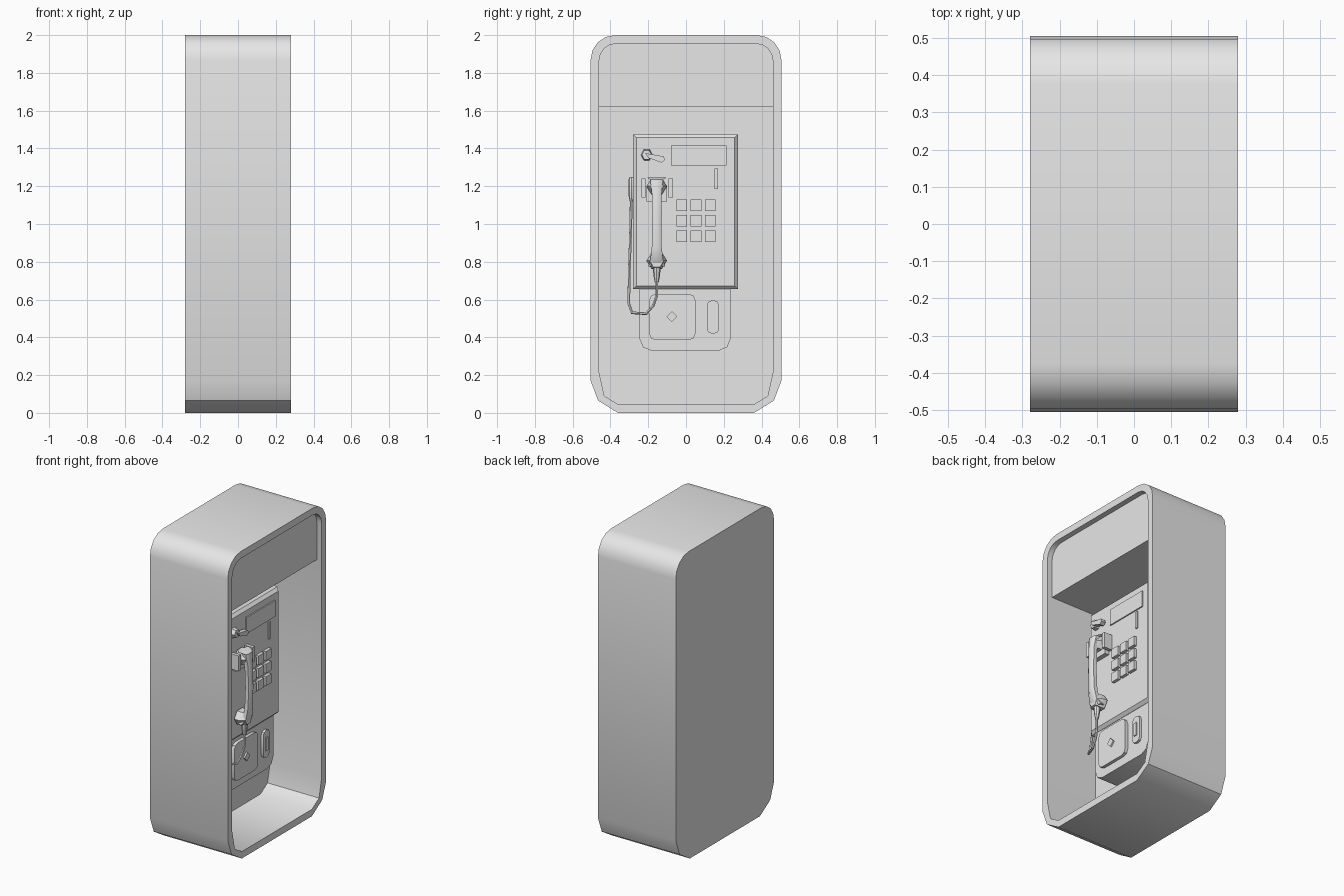
import bpy, bmesh
from math import cos, sin, pi, radians

if "Cube" in bpy.data.objects:
    bpy.data.objects.remove(bpy.data.objects["Cube"], do_unlink=True)

grey = bpy.data.materials.new("light_grey")
grey.use_nodes = True
grey.diffuse_color = (0.8, 0.8, 0.8, 1)
grey.node_tree.nodes["Principled BSDF"].inputs["Base Color"].default_value = (0.8, 0.8, 0.8, 1)

PANEL = -0.09   # inner back wall of the booth
FACE = 0.11     # front of the phone box
TRAY = 0.09     # front of the lower unit


def finish(obj):
    bpy.ops.object.select_all(action='DESELECT')
    obj.select_set(True)
    bpy.context.view_layer.objects.active = obj
    bpy.ops.object.shade_smooth_by_angle(angle=radians(35))
    return obj


def loft(name, rings):
    """Closed solid through rings of 3D points, capped at both ends."""
    bm = bmesh.new()
    loops = [[bm.verts.new(p) for p in ring] for ring in rings]
    for a, b in zip(loops, loops[1:]):
        n = len(a)
        for i in range(n):
            j = (i + 1) % n
            bm.faces.new((a[i], a[j], b[j], b[i]))
    bm.faces.new(loops[0])
    bm.faces.new(loops[-1])
    bmesh.ops.recalc_face_normals(bm, faces=bm.faces)
    mesh = bpy.data.meshes.new(name)
    bm.to_mesh(mesh)
    bm.free()
    mesh.materials.append(grey)
    obj = bpy.data.objects.new(name, mesh)
    bpy.context.collection.objects.link(obj)
    return finish(obj)


def at(x, outline):
    return [(x, y, z) for y, z in outline]


def rect(y0, y1, z0, z1, r=0.0, seg=2):
    """Rectangle outline in the side plane with optional rounded corners."""
    if r == 0:
        return [(y0, z0), (y1, z0), (y1, z1), (y0, z1)]
    corners = ((y1 - r, z1 - r), (y0 + r, z1 - r), (y0 + r, z0 + r), (y1 - r, z0 + r))
    return [(cy + r * cos(pi / 2 * (k + i / seg)), cz + r * sin(pi / 2 * (k + i / seg)))
            for k, (cy, cz) in enumerate(corners) for i in range(seg + 1)]


def slab(name, x0, x1, bounds, r=0.0, bevel=0.0, seg=2):
    y0, y1, z0, z1 = bounds
    rings = [at(x0, rect(y0, y1, z0, z1, r, seg))]
    if bevel:
        b = bevel
        rings.append(at(x1 - b, rect(y0, y1, z0, z1, r, seg)))
        rings.append(at(x1, rect(y0 + b, y1 - b, z0 + b, z1 - b, max(r - b, r * 0.5), seg)))
    else:
        rings.append(at(x1, rect(y0, y1, z0, z1, r, seg)))
    return loft(name, rings)


def ngon(cy, cz, ry, rz, n=6, turn=0.0):
    return [(cy + ry * cos(2 * pi * i / n + turn), cz + rz * sin(2 * pi * i / n + turn))
            for i in range(n)]


def booth_outline(half, low, high, r):
    """Rounded top corners, two-facet bottom corners."""
    right = [(half - 0.145 * r / 0.13, low), (half - 0.04 * r / 0.13, low + 0.065 * r / 0.13),
             (half, low + 0.17)]
    for i in range(5):
        a = pi / 8 * i
        right.append((half - r + r * cos(a), high - r + r * sin(a)))
    return right + [(-y, z) for y, z in reversed(right)]


def tube(name, points, radius):
    curve = bpy.data.curves.new(name, 'CURVE')
    curve.dimensions = '3D'
    curve.bevel_depth = radius
    curve.bevel_resolution = 1
    curve.use_fill_caps = True
    spline = curve.splines.new('POLY')
    spline.points.add(len(points) - 1)
    for p, co in zip(spline.points, points):
        p.co = (*co, 1)
    curve.materials.append(grey)
    obj = bpy.data.objects.new(name, curve)
    bpy.context.collection.objects.link(obj)
    bpy.ops.object.select_all(action='DESELECT')
    obj.select_set(True)
    bpy.context.view_layer.objects.active = obj
    bpy.ops.object.convert(target='MESH')
    return finish(bpy.context.object)


# Booth shell with a recessed open side, and the header block inside
outer = booth_outline(0.505, 0.0, 2.0, 0.13)
inner = booth_outline(0.46, 0.045, 1.955, 0.09)
loft("booth_shell", [at(-0.28, outer), at(0.28, outer), at(0.28, inner), at(PANEL, inner)])
head = [(0.46, 1.62)] + [p for p in inner if p[1] > 1.62] + [(-0.46, 1.62)]
loft("header_block", [at(PANEL, head), at(0.245, head)])

# Phone box and lower unit
slab("phone_box", PANEL, FACE, (-0.28, 0.275, 0.655, 1.475), bevel=0.018)
slab("lower_unit", PANEL, TRAY, (-0.245, 0.235, 0.33, 0.72), r=0.06)

# Details on the phone face
slab("display", FACE - 0.01, FACE + 0.008, (-0.08, 0.215, 1.31, 1.415))
slab("coin_slot", FACE - 0.01, FACE + 0.008, (0.152, 0.17, 1.185, 1.295))
for row in range(3):
    for col in range(3):
        y, z = -0.05 + 0.075 * col, 0.905 + 0.082 * row
        slab(f"key_{row}_{col}", FACE - 0.01, FACE + 0.02, (y, y + 0.056, z, z + 0.06))

# Return lever
loft("lever_hub", [at(FACE - 0.01, ngon(-0.208, 1.366, 0.032, 0.035)),
                   at(FACE + 0.03, ngon(-0.208, 1.366, 0.026, 0.028))])
arm = [(-0.215, 1.375), (-0.2, 1.35), (-0.13, 1.325), (-0.112, 1.338), (-0.118, 1.358)]
loft("lever_arm", [at(FACE + 0.015, arm), at(FACE + 0.045, arm)])

# Coin return door and key lock on the lower unit
slab("return_door", TRAY - 0.01, TRAY + 0.02, (-0.195, 0.05, 0.385, 0.63), r=0.035)
loft("door_stud", [at(x, ngon(-0.075, 0.51, 0.028, 0.028, 4)) for x in (TRAY, TRAY + 0.03)])
slab("lock_plate", TRAY - 0.01, TRAY + 0.015, (0.11, 0.175, 0.42, 0.595), r=0.025)
slab("lock_slot", TRAY, TRAY + 0.022, (0.13, 0.152, 0.465, 0.55))

# Cradle
slab("cradle_base", FACE - 0.01, FACE + 0.03, (-0.21, -0.1, 1.12, 1.2))
for side in (-1, 1):
    y = -0.153 + 0.072 * side
    slab(f"cradle_prong_{side + 1}", FACE - 0.01, FACE + 0.06, (y - 0.011, y + 0.011, 1.14, 1.24))

# Handset: bowed grip swept down between the two cups
HY = -0.155
spine = [(0.155, 1.245, 0.05), (0.18, 1.235, 0.034), (0.19, 1.16, 0.026), (0.194, 1.01, 0.024),
         (0.19, 0.88, 0.026), (0.18, 0.81, 0.034), (0.155, 0.775, 0.045)]
grip = [[(x + dx, HY + s * w, z) for dx, s in ((-0.016, -1), (0.008, -1), (0.016, -0.5),
                                             (0.016, 0.5), (0.008, 1), (-0.016, 1))]
        for x, z, w in spine]
loft("handset_grip", grip)
for name, z in (("earpiece", 1.2), ("mouthpiece", 0.806)):
    loft(name, [at(0.12, ngon(HY, z, 0.055, 0.05)), at(0.15, ngon(HY, z, 0.055, 0.05)),
                at(0.185, ngon(HY, z, 0.035, 0.04))])


# Cord with a tapered sleeve at each end
def sleeve(name, x, stations):
    loft(name, [[(x + px, y + py, z) for px, py in ngon(0, 0, r, r, 8)] for y, z, r in stations])


sleeve("handset_sleeve", 0.155, [(HY, 0.79, 0.024), (HY, 0.72, 0.016), (HY, 0.69, 0.01)])
sleeve("box_sleeve", 0.03, [(-0.29, 1.25, 0.008), (-0.288, 1.235, 0.016),
                            (-0.288, 1.15, 0.016), (-0.29, 1.12, 0.008)])
tube("cord", [(0.155, HY, 0.72), (0.155, HY, 0.62), (0.15, -0.172, 0.57), (0.14, -0.21, 0.525),
              (0.11, -0.285, 0.53), (0.08, -0.303, 0.58), (0.06, -0.3, 0.75),
              (0.04, -0.292, 1.0), (0.03, -0.29, 1.14)], 0.008)
